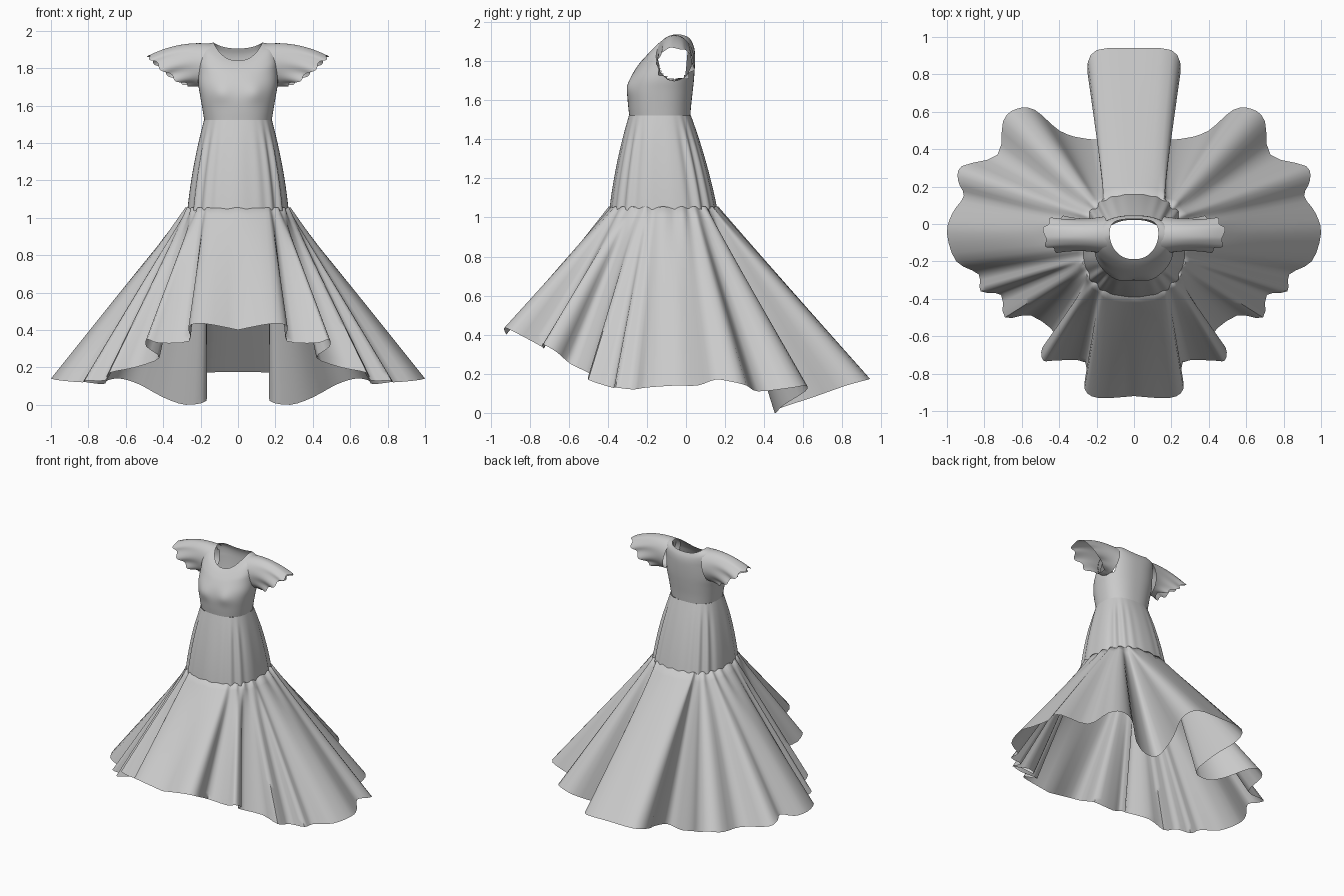
import bpy, math
from math import sin, cos, pi, radians, exp
from mathutils import Vector

if "Cube" in bpy.data.objects:
    bpy.data.objects.remove(bpy.data.objects["Cube"])


def make_loft(name, rings, keep=None, angle=60):
    """Skin closed rings of equal length into an open sheet."""
    n = len(rings[0])
    verts = [tuple(p) for r in rings for p in r]
    faces = []
    for j in range(len(rings) - 1):
        for i in range(n):
            f = (j*n + i, j*n + (i+1) % n, (j+1)*n + (i+1) % n, (j+1)*n + i)
            mid = sum((Vector(verts[k]) for k in f), Vector()) / 4
            if keep is None or keep(mid):
                faces.append(f)
    me = bpy.data.meshes.new(name)
    me.from_pydata(verts, [], faces)
    me.validate()
    ob = bpy.data.objects.new(name, me)
    bpy.context.collection.objects.link(ob)
    bpy.ops.object.select_all(action='DESELECT')
    ob.select_set(True)
    bpy.context.view_layer.objects.active = ob
    bpy.ops.object.shade_smooth_by_angle(angle=radians(angle))
    return ob


def spow(v, p):
    return math.copysign(abs(v) ** p, v)


def oval(a, rx, yf, yb, p=0.85):
    """Rounded body outline; angle 0 is the front."""
    return rx * spow(sin(a), p), (yf + yb)/2 - (yb - yf)/2 * spow(cos(a), p)


def catmull(p0, p1, p2, p3, t):
    return 0.5 * (2*p1 + (p2 - p0)*t + (2*p0 - 5*p1 + 4*p2 - p3)*t*t
                  + (3*p1 - p0 - 3*p2 + p3)*t**3)


def spline(pts, t):
    """Catmull-Rom through a list of Vectors, t in 0..len-1."""
    i = min(int(t), len(pts) - 2)
    g = lambda k: pts[max(0, min(k, len(pts) - 1))]
    return catmull(g(i-1), g(i), g(i+1), g(i+2), t - i)


# Bodice: half width, front y, back y, then height at front, side and back
profile = [Vector(v) for v in (
    (.180, -.290, .022, 1.52, 1.52, 1.52),
    (.190, -.297, .027, 1.58, 1.58, 1.58),
    (.202, -.300, .035, 1.65, 1.65, 1.65),
    (.212, -.285, .042, 1.71, 1.71, 1.72),
    (.212, -.255, .046, 1.765, 1.78, 1.79),
    (.208, -.228, .046, 1.80, 1.86, 1.84),
    (.185, -.205, .040, 1.825, 1.92, 1.875),
    (.130, -.188, .027, 1.84, 1.937, 1.905))]
N = 120
rings = []
for k in range(36):
    rx, yf, yb, zf, zs, zb = spline(profile, k / 5)
    ring = []
    for i in range(N):
        a = 2*pi*i/N
        x, y = oval(a, rx, yf, yb)
        c = cos(a)
        z = zs + ((zf if c > 0 else zb) - zs) * abs(c)**1.7
        # the bust
        if c > 0:
            y -= .012 * exp(-((abs(x) - .09)/.05)**2 - ((z - 1.67)/.05)**2)
        # shoulders sit further back than the ring middle
        y += .03 * max(0, (k - 23)/12) * abs(sin(a))**2
        ring.append((x, y, z))
    rings.append(ring)


def outside_armhole(m):
    return abs(m.x) < .165 or ((m.y + .06)/.085)**2 + ((m.z - 1.80)/.095)**2 > 1


make_loft("bodice", rings, outside_armhole)

# Fluttering cap sleeves, long over the shoulder and short under the arm
for side, name in ((1, "sleeve_right"), (-1, "sleeve_left")):
    rings = []
    for j in range(11):
        t = j / 10
        ring = []
        for i in range(72):
            a = 2*pi*i/72
            top = (1 + cos(a)) / 2
            # the seam follows the curve of the chest and back
            base = Vector((.202 - .052*top**2 - .025*abs(sin(a)),
                           -.06 + .100*sin(a), 1.815 + .115*cos(a)))
            wave = sin(8*a) * .009 * t
            hem = Vector((.25 + .23*top**.75 + wave,
                          -.055 + (.092 + wave)*spow(sin(a), .75),
                          1.706 + .16*top**1.15 - wave*.6))
            p = base.lerp(hem, t)
            p.z += .10 * t*(1 - t) * top
            p.y -= .04 * t*(1 - t) * sin(a)
            ring.append((side*p.x, p.y, p.z))
        rings.append(ring)
    make_loft(name, rings)

# Fitted middle tier with pleats at the four diagonals
rings = []
for j in range(13):
    t = j / 12
    bulge = .04 * t*(1 - t)
    ring = []
    for i in range(160):
        a = 2*pi*i/160
        x, y = oval(a, .182 + .09*t + bulge, -.292 - .098*t - bulge, .025 + .135*t + bulge, .8)
        f = 1 + (.030*sin(2*a)**4*cos(20*a) + .006*cos(14*a)) * min(1, 3*t)
        ring.append((x*f, -.12 + (y + .12)*f, 1.522 - .482*t + .004*cos(23*a)*t))
    rings.append(ring)
make_loft("middle_tier", rings)

# Hem of the flared tier, front to back: x, y, z and its angle on the seam
half = [Vector(v) for v in (
    (0, -.92, .40, 0), (.19, -.93, .435, 26), (.265, -.88, .415, 34),
    (.26, -.74, .34, 40), (.42, -.73, .33, 46), (.485, -.73, .35, 51),
    (.49, -.66, .31, 55), (.42, -.59, .25, 60), (.55, -.49, .20, 65),
    (.69, -.50, .17, 71), (.71, -.38, .13, 76), (.82, -.36, .13, 80),
    (.83, -.27, .12, 84), (.95, -.20, .13, 90), (1.0, -.05, .14, 98),
    (.97, .06, .14, 105), (.91, .15, .17, 110), (.94, .23, .16, 115),
    (.92, .31, .14, 119), (.73, .37, .11, 124), (.70, .55, .13, 130),
    (.63, .615, .14, 134), (.53, .61, .11, 138), (.40, .50, .04, 141),
    (.28, .46, 0, 144), (.17, .47, .02, 147), (.19, .65, .08, 149),
    (.25, .82, .14, 151), (.20, .93, .17, 158), (0, .94, .175, 180))]
S = 3
hem = [spline(half, i/S) for i in range((len(half) - 1)*S + 1)]
hem += [Vector((-v[0], v[1], v[2], 360 - v[3])) for v in hem[-2:0:-1]]
rings = []
for j in range(-1, 21):
    t = max(0, j) / 20
    ring = []
    for h in hem:
        a = radians(h[3])
        x, y = oval(a, .275, -.395, .165, .8)
        gather = .010 * cos(24*a) * (1 - t)**3
        top = Vector((x*(1 + gather*2), y, 1.05 + gather*.6))
        p = top.lerp(Vector((h[0], h[1], max(0, h[2]))), t)
        # first ring is tucked under the middle tier
        if j < 0:
            p = Vector((x*.92, -.115 + (y + .115)*.92, 1.055))
        ring.append(p)
    rings.append(ring)
make_loft("flared_tier", rings)
